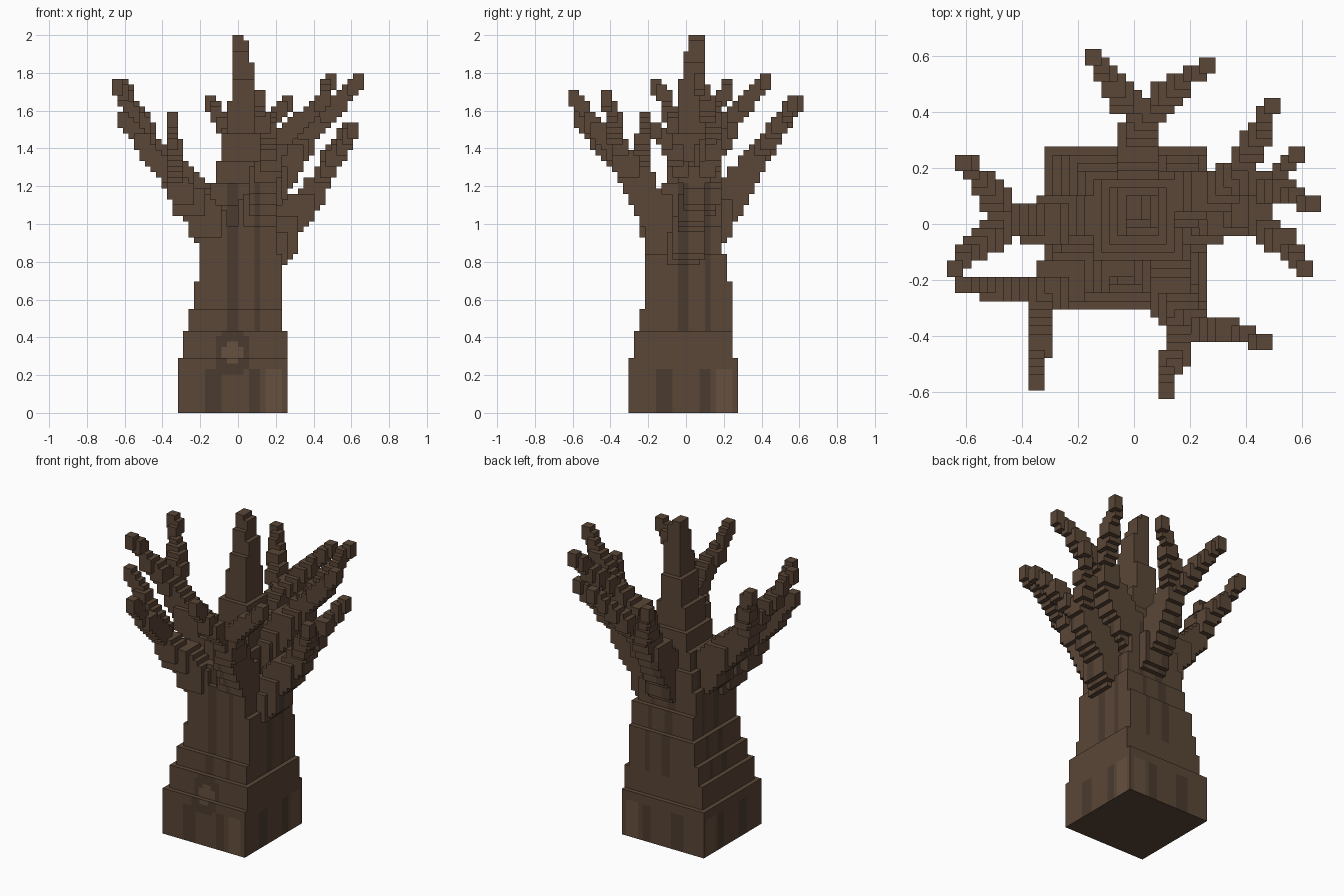
import bpy, bmesh
from mathutils import Vector

if "Cube" in bpy.data.objects:
    bpy.data.objects.remove(bpy.data.objects["Cube"])

U = 2 / 69          # edge of one block
cells = {}          # block position -> part name


def fill(part, x0, x1, y0, y1, z0, z1):
    for i in range(x0, x1):
        for j in range(y0, y1):
            for k in range(z0, z1):
                cells.setdefault((i, j, k), part)


def limb(part, a, b, wa, wb):
    """Chain of stepped boxes from a to b; z is the top of each box."""
    a, b = Vector(a) / U, Vector(b) / U
    n = max(2, round((b - a).length / 1.5))
    for s in range(n + 1):
        t = s / n
        p = a.lerp(b, t)
        w = round(wa + (wb - wa) * t)
        x, y, z = round(p.x - w / 2), round(p.y - 0.5 - w / 2), round(p.z)
        fill(part, x, x + w, y, y + w, z - max(3, w), z)


# Trunk: stepped tiers (block units)
for tier in [(-11, 9, -11, 9, 0, 10), (-10, 9, -10, 8, 10, 15),
             (-9, 8, -9, 8, 15, 19), (-8, 8, -8, 8, 19, 24),
             (-7, 8, -8, 7, 24, 29), (-7, 7, -8, 6, 29, 34),
             (-6, 6, -7, 6, 34, 38), (-5, 6, -5, 5, 38, 42)]:
    fill("trunk", *tier)

# Central spike, tapering to the top
for tier in [(-4, 5, -4, 5, 42, 46), (-3, 4, -3, 4, 46, 51),
             (-2, 3, -2, 4, 51, 57), (-1, 3, -2, 3, 57, 61),
             (-1, 3, -1, 3, 61, 64), (-1, 2, -1, 3, 64, 66),
             (-1, 2, 0, 3, 66, 68), (-1, 1, 0, 3, 68, 69)]:
    fill("central_spike", *tier)

# Branches: root, fork, two tips
branches = {
    "back_branch": ((.02, .12, 1.06), (.02, .37, 1.39),
                    [(-.145, .60, 1.68), (.255, .57, 1.68)]),
    "left_branch": ((-.14, .02, 1.12), (-.43, .01, 1.42),
                    [(-.61, .23, 1.77), (-.64, -.145, 1.77)]),
    "front_left_branch": ((-.14, -.13, 1.06), (-.32, -.25, 1.26),
                          [(-.35, -.56, 1.59), (-.61, -.21, 1.60)]),
    "front_right_branch": ((.09, -.12, 1.10), (.17, -.34, 1.40),
                           [(.115, -.59, 1.71), (.46, -.415, 1.71)]),
    "lower_right_branch": ((.18, .0, .96), (.42, .04, 1.25),
                           [(.61, -.155, 1.54), (.58, .25, 1.54)]),
    "upper_right_branch": ((.12, .07, 1.22), (.36, .16, 1.50),
                           [(.49, .42, 1.80), (.635, .075, 1.80)]),
}
for name, (root, fork, tips) in branches.items():
    limb(name, root, fork, 6, 4)
    for tip in tips:
        limb(name, fork, tip, 3.4, 2)


# Bark colours
def material(name, c):
    m = bpy.data.materials.new(name)
    m.diffuse_color = (*c, 1)
    m.use_nodes = True
    m.node_tree.nodes["Principled BSDF"].inputs["Base Color"].default_value = m.diffuse_color
    return m


mats = [material("bark", (.103, .061, .038)),
        material("dark_bark", (.070, .044, .028)),
        material("light_bark", (.132, .082, .050))]


def shade(cell, n):
    i, j, k = cell
    if n[2]:
        return 0
    if n[1] == -1 and k < 15:                       # knot on the front
        d = ((i + 1.5) / 3) ** 2 + ((k - 10.5) / 4) ** 2
        if d < 1.1:
            return 2 if d < .32 else 1
    col = i if n[1] else j
    if k < 15:
        return 1 if col in (-6, -5, -4, 2, 3) and k < 8 else 2 if col in (5, 6, 7) and k < 8 else 0
    return 1 if col in (-2, -1, 3) and k < 42 else 0


# Build each part from its exposed block faces
DIRS = [(1, 0, 0), (-1, 0, 0), (0, 1, 0), (0, -1, 0), (0, 0, 1), (0, 0, -1)]
for part in ["trunk", "central_spike", *branches]:
    bm = bmesh.new()
    verts = {}
    for c in [c for c, p in cells.items() if p == part]:
        for d in DIRS:
            if tuple(a + b for a, b in zip(c, d)) in cells:
                continue
            n = Vector(d)
            u = Vector((d[1], d[2], d[0]))
            v = n.cross(u)
            mid = Vector(c) + Vector((.5, .5, .5)) + n / 2
            quad = []
            for a, b in ((-.5, -.5), (.5, -.5), (.5, .5), (-.5, .5)):
                q = mid + u * a + v * b
                key = tuple(round(x) for x in q)
                if key not in verts:
                    verts[key] = bm.verts.new((key[0] * U, (key[1] + .5) * U, key[2] * U))
                quad.append(verts[key])
            bm.faces.new(quad).material_index = shade(c, d)
    bmesh.ops.dissolve_limit(bm, angle_limit=.01, verts=bm.verts[:], edges=bm.edges[:],
                             delimit={'MATERIAL'})
    mesh = bpy.data.meshes.new(part)
    for m in mats:
        mesh.materials.append(m)
    bm.to_mesh(mesh)
    bm.free()
    bpy.context.collection.objects.link(bpy.data.objects.new(part, mesh))
